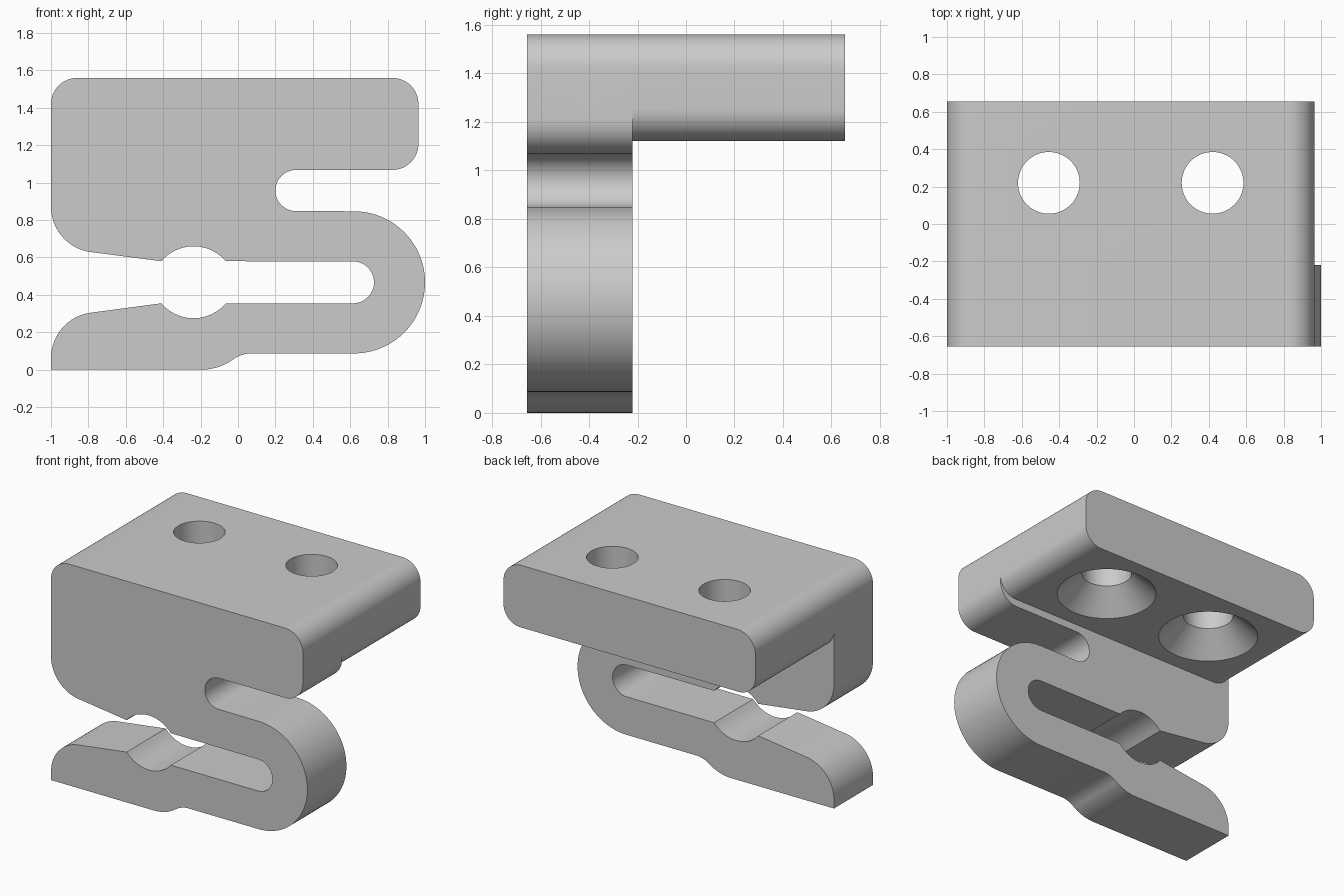
import bpy, bmesh, math
from mathutils import Vector

cube = bpy.data.objects.get("Cube")
if cube:
    bpy.data.objects.remove(cube)

FRONT, STEP, BACK = -0.655, -0.22, 0.655
LEFT, RIGHT, TOP, R = -1.0, 0.965, 1.56, 0.14

GREY = (0.6, 0.6, 0.6, 1)
grey = bpy.data.materials.new("plain grey")
grey.use_nodes = True
grey.diffuse_color = GREY
grey.node_tree.nodes["Principled BSDF"].inputs["Base Color"].default_value = GREY


def arc(cx, cz, r, start, end, n=16):
    """Points on a circular arc, angles in degrees."""
    angles = [math.radians(start + (end - start) * i / n) for i in range(n + 1)]
    return [(cx + r * math.cos(a), cz + r * math.sin(a)) for a in angles]


def bow(a, b, sag, n=12):
    """Shallow arc from a to b, bulging right of travel by sag (left if negative)."""
    a, b = Vector(a), Vector(b)
    along = (b - a).normalized()
    side = Vector((along.y, -along.x)) * math.copysign(1, sag)
    half, sag = (b - a).length / 2, abs(sag)
    r = (half ** 2 + sag ** 2) / (2 * sag)
    centre = (a + b) / 2 + side * (sag - r)
    reach = math.atan2(half, r - sag)
    angles = [reach * (2 * i / n - 1) for i in range(n + 1)]
    return [tuple(centre + side * r * math.cos(t) + along * r * math.sin(t)) for t in angles]


def finish(name, bm):
    bmesh.ops.recalc_face_normals(bm, faces=bm.faces)
    mesh = bpy.data.meshes.new(name)
    bm.to_mesh(mesh)
    bm.free()
    mesh.materials.append(grey)
    ob = bpy.data.objects.new(name, mesh)
    bpy.context.collection.objects.link(ob)
    return ob


def extrude(name, profile, y0, y1):
    bm = bmesh.new()
    face = bm.faces.new([bm.verts.new((x, y0, z)) for x, z in profile])
    new = bmesh.ops.extrude_face_region(bm, geom=[face])["geom"]
    bmesh.ops.translate(bm, vec=(0, y1 - y0, 0),
                        verts=[v for v in new if isinstance(v, bmesh.types.BMVert)])
    return finish(name, bm)


def combine(target, other, operation):
    mod = target.modifiers.new(operation, "BOOLEAN")
    mod.operation, mod.solver, mod.object = operation, "EXACT", other
    bpy.context.view_layer.objects.active = target
    bpy.ops.object.modifier_apply(modifier=mod.name)
    bpy.data.objects.remove(other)


# Rounded top shared by the clip plate and the mounting block
top_edge = arc(RIGHT - R, TOP - R, R, 0, 90) + arc(LEFT + R, TOP - R, R, 90, 180)

# S-shaped spring clip, traced anticlockwise from the top
MID = 0.467
clip = list(top_edge)
clip += arc(-0.755, 0.872, 0.245, 180, 262)                      # upper jaw nose
clip += bow((-0.41, 0.58), (-0.065, 0.58), -0.08)                # upper grip notch
clip += arc(0.615, MID, 0.112, 90, -90, 24)                      # slot end
clip += bow((-0.065, 0.355), (-0.41, 0.355), -0.08)              # lower grip notch
clip += arc(-0.755, 2 * MID - 0.872, 0.245, 98, 180)             # lower jaw nose
clip += [(LEFT, 0)]
clip += bow((-0.2, 0), (-0.04, 0.045), 0.012, 8)                 # underside ramp
clip += bow((-0.04, 0.045), (0.06, 0.087), -0.008, 8)[1:]
clip += arc(0.62, MID, 0.38, -90, 90, 40)                        # spring bend
clip += arc(0.31, 0.958, 0.11, 270, 90, 24)                      # relief slot
clip += arc(RIGHT - R, 1.068 + R, R, -90, 0)
bracket = extrude("clip_bracket", clip, FRONT, STEP)

# Mounting block behind the clip
BASE, r = 1.122, 0.13
block = top_edge + arc(LEFT + r, BASE + r, r, 180, 270) + arc(RIGHT - r, BASE + r, r, 270, 360)
combine(bracket, extrude("mounting_block", block, -0.4, BACK), "UNION")

# Countersunk screw holes
HOLE, SINK, DEPTH = 0.165, 0.327, 0.155
for x in (-0.455, 0.42):
    bm = bmesh.new()
    rings = []
    for rad, z in ((SINK + 0.1, BASE - 0.1 * DEPTH / (SINK - HOLE)), (HOLE, BASE + DEPTH), (HOLE, TOP + 0.1)):
        rings.append([bm.verts.new((x + px, 0.22 + py, z)) for px, py in arc(0, 0, rad, 0, 360, 64)[:-1]])
    for low, high in zip(rings, rings[1:]):
        for i in range(64):
            j = (i + 1) % 64
            bm.faces.new((low[i], low[j], high[j], high[i]))
    bm.faces.new(rings[0])
    bm.faces.new(rings[-1])
    combine(bracket, finish("screw_hole_cutter", bm), "DIFFERENCE")

# Smooth curved walls, sharp edges
bpy.ops.object.select_all(action="DESELECT")
bracket.select_set(True)
bpy.context.view_layer.objects.active = bracket
bpy.ops.object.shade_smooth_by_angle(angle=math.radians(20))
